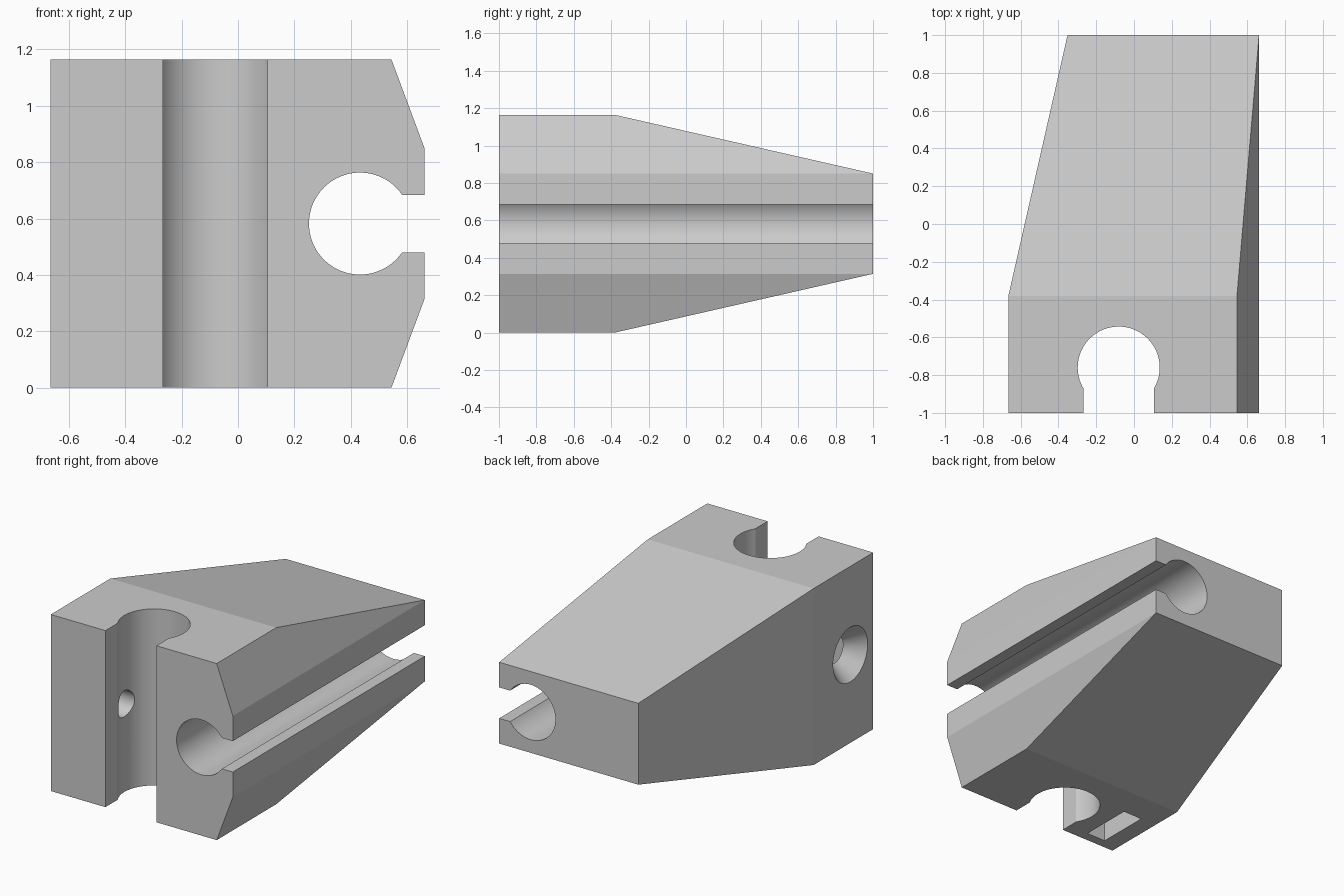
import bpy, bmesh
from math import asin, cos, sin, pi, radians
from mathutils import Matrix, Vector

cube = bpy.data.objects.get("Cube")
if cube:
    bpy.data.objects.remove(cube, do_unlink=True)

grey = bpy.data.materials.new("plain grey")
grey.use_nodes = True
colour = (0.6, 0.6, 0.6, 1)
grey.diffuse_color = colour
grey.node_tree.nodes["Principled BSDF"].inputs["Base Color"].default_value = colour

MID = 0.582          # height of the mirror plane
BOLT_Y = -0.762      # line of the clamping bolt


def add_object(name, bm):
    bmesh.ops.recalc_face_normals(bm, faces=bm.faces)
    mesh = bpy.data.meshes.new(name)
    bm.to_mesh(mesh)
    bm.free()
    mesh.materials.append(grey)
    ob = bpy.data.objects.new(name, mesh)
    bpy.context.collection.objects.link(ob)
    return ob


def prism(name, points, direction):
    """Extrude a closed outline of 3D points along a direction."""
    bm = bmesh.new()
    face = bm.faces.new([bm.verts.new(p) for p in points])
    geom = bmesh.ops.extrude_face_region(bm, geom=[face])["geom"]
    verts = [g for g in geom if isinstance(g, bmesh.types.BMVert)]
    bmesh.ops.translate(bm, verts=verts, vec=Vector(direction))
    return add_object(name, bm)


def cone_x(name, r1, r2, x1, x2):
    """Round cutter lying along x on the bolt line."""
    bm = bmesh.new()
    place = Matrix.Translation(((x1 + x2) / 2, BOLT_Y, MID)) @ Matrix.Rotation(pi / 2, 4, 'Y')
    bmesh.ops.create_cone(bm, cap_ends=True, segments=64, radius1=r1,
                          radius2=r2, depth=x2 - x1, matrix=place)
    return add_object(name, bm)


def keyhole(r, half, reach, steps=64):
    """Round channel outline with a narrower mouth opening along +u."""
    a = asin(half / r)
    arc = [a + (2 * pi - 2 * a) * i / steps for i in range(steps + 1)]
    return [(r * cos(t), r * sin(t)) for t in arc] + [(reach, -half), (reach, half)]


# Tapered body: the hull of mirrored corner points
bm = bmesh.new()
for s in (-1, 1):
    for x, y, h in ((-0.665, -1, MID), (-0.665, -0.38, MID), (0.545, -1, MID),
                    (0.545, -0.38, MID), (0.662, -1, 0.268),
                    (0.662, 1, 0.268), (-0.352, 1, 0.268)):
        bm.verts.new((x, y, MID + s * h))
bmesh.ops.convex_hull(bm, input=bm.verts)
bmesh.ops.dissolve_limit(bm, angle_limit=radians(1), verts=bm.verts, edges=bm.edges)
body = add_object("clamp_body", bm)

# Long side channel, front upright channel, nut pocket and bolt hole
side = [(0.433 + u, -1.1, MID + v) for u, v in keyhole(0.181, 0.102, 0.4)]
front = [(-0.081 + v, -0.76 - u, -0.1) for u, v in keyhole(0.217, 0.186, 0.4)]
pocket = [(-0.55, BOLT_Y + y, z) for y, z in
          ((-0.175, -0.1), (0.175, -0.1), (0.175, MID + 0.1),
           (0, MID + 0.2), (-0.175, MID + 0.1))]
cutters = [
    prism("side_channel", side, (0, 2.2, 0)),
    prism("front_channel", front, (0, 0, 1.4)),
    prism("nut_pocket", pocket, (0.138, 0, 0)),
    cone_x("bolt_hole", 0.086, 0.086, -0.6, -0.15),
    cone_x("countersink", 0.196, 0.086, -0.685, -0.549),
]

bpy.context.view_layer.objects.active = body
body.select_set(True)
for cutter in cutters:
    cutter.hide_render = True
    mod = body.modifiers.new(cutter.name, 'BOOLEAN')
    mod.operation = 'DIFFERENCE'
    mod.solver = 'EXACT'
    mod.object = cutter
    bpy.ops.object.modifier_apply(modifier=mod.name)
    bpy.data.objects.remove(cutter, do_unlink=True)

# Smooth channels, crisp edges
for ob in bpy.context.selected_objects:
    ob.select_set(ob == body)
bpy.ops.object.shade_smooth_by_angle(angle=radians(12))
